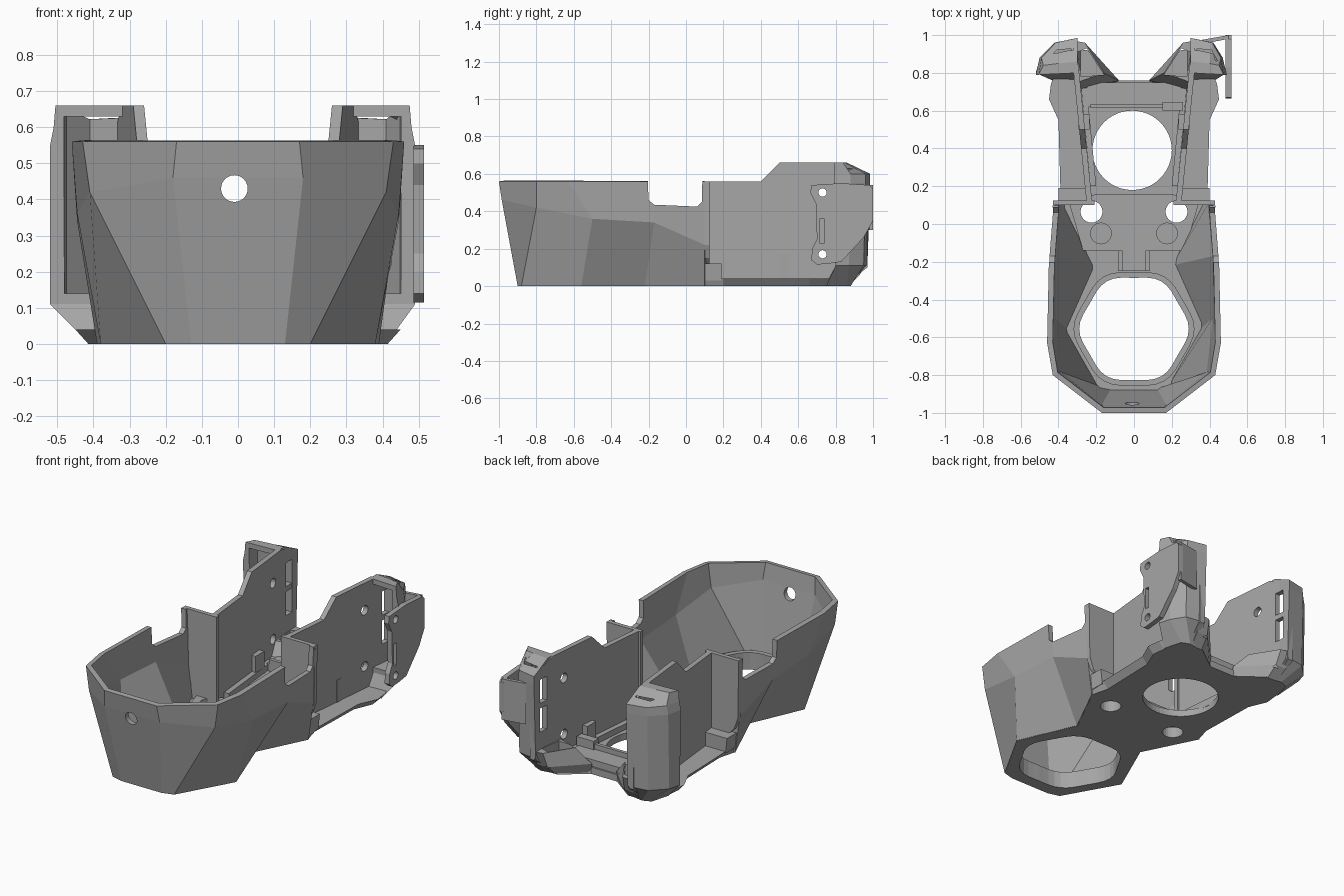
import bpy, bmesh, math

cube = bpy.data.objects.get("Cube")
if cube:
    bpy.data.objects.remove(cube, do_unlink=True)

grey = bpy.data.materials.new("mid_grey")
grey.use_nodes = True
COL = (0.38, 0.38, 0.38, 1)
grey.diffuse_color = COL
grey.node_tree.nodes["Principled BSDF"].inputs["Base Color"].default_value = COL


def loft(name, rings, solid=True):
    """Join rings of 3D points; solid closes the sides and both ends."""
    bm = bmesh.new()
    vs = [[bm.verts.new(p) for p in r] for r in rings]
    n = len(vs[0])
    for a, b in zip(vs, vs[1:]):
        for i in range(n if solid else n - 1):
            j = (i + 1) % n
            bm.faces.new((a[i], a[j], b[j], b[i]))
    if solid:
        bm.faces.new(vs[0][::-1])
        bm.faces.new(vs[-1])
        bmesh.ops.recalc_face_normals(bm, faces=bm.faces)
    me = bpy.data.meshes.new(name)
    bm.to_mesh(me)
    bm.free()
    ob = bpy.data.objects.new(name, me)
    bpy.context.scene.collection.objects.link(ob)
    me.materials.append(grey)
    return ob


def prism(name, pts, a, b, axis="z", slope=0):
    """Extrude a 2D outline along an axis; slope slides x along y."""
    def place(u, v, w):
        return {"z": (u, v, w), "y": (u, w, v), "x": (w + slope * u, u, v)}[axis]
    return loft(name, [[place(u, v, w) for u, v in pts] for w in (a, b)])


def box(name, x0, x1, y0, y1, z0, z1):
    return prism(name, [(x0, y0), (x1, y0), (x1, y1), (x0, y1)], z0, z1)


def circle(u, v, r, n=40, lobe=0):
    return [(u + (r + lobe * math.cos(6 * t)) * math.cos(t),
             v + (r + lobe * math.cos(6 * t)) * math.sin(t))
            for t in (2 * math.pi * i / n for i in range(n))]


def cut(ob, *cutters):
    """Subtract cutters, bake the result and drop the cutters."""
    for c in cutters:
        c.hide_render = True
        m = ob.modifiers.new("cut", "BOOLEAN")
        m.operation, m.solver, m.object = "DIFFERENCE", "EXACT", c
    bpy.context.view_layer.update()
    dg = bpy.context.evaluated_depsgraph_get()
    me = bpy.data.meshes.new_from_object(ob.evaluated_get(dg))
    ob.modifiers.clear()
    ob.data = me
    for c in cutters:
        bpy.data.objects.remove(c, do_unlink=True)


def mirrored(half):
    return [(-p[0], *p[1:]) for p in half] + half[::-1]


# Faceted front bowl, open at the rear
bottom = [(.39, .1, 0), (.23, -.22, 0), (.38, -.56, 0), (.2, -.88, 0), (.13, -.9, 0)]
middle = [(.42, .1, .22), (.445, -.17, .34), (.445, -.5, .36), (.41, -.8, .42), (.18, -.985, .46)]
rim = [(.43, .1, .56), (.45, -.17, .56), (.46, -.63, .56), (.43, -.8, .56), (.17, -1, .56)]
bowl = loft("front_bowl", [mirrored(r) for r in (bottom, middle, rim)], solid=False)
shell = bowl.modifiers.new("thickness", "SOLIDIFY")
shell.thickness, shell.offset = .03, -1
notch = [(-.21, .7), (-.2, .46), (-.17, .435), (.06, .425), (.085, .45), (.09, .7)]
cut(bowl,
    prism("notch_cutter", notch, -.6, .6, "x"),
    prism("front_hole_cutter", circle(-.01, .43, .037, 24), -1.1, -.8, "y"))

# Base plate with the two big openings and the screw holes
outline = [(.09, .76), (.25, .87), (.39, .86), (.44, .74), (.45, .66), (.4, .55),
           (.39, .2), (.385, .1), (.225, -.22), (.375, -.56), (.197, -.876), (.128, -.895)]


def flare(z, k):
    return [(x * (k if y > .15 else 1), y, z) for x, y in mirrored(outline)]


def front_opening():
    return prism("opening_cutter", circle(0, -.555, .28, 48, .01), -.1, .3)


def screw_holes():
    return [prism("screw_cutter", circle(s * .225, .065, .058, 24), -.1, .09) for s in (-1, 1)]


plate = loft("base_plate", [flare(0, .92), flare(.04, 1)])
cut(plate, front_opening(), *screw_holes(),
    prism("rear_opening_cutter", circle(-.01, .39, .21, 48), -.1, .2))

# Collar round the front opening
collar = prism("opening_collar", circle(0, -.555, .31, 48, .01), .005, .1)
cut(collar, front_opening())

# Raised pad between bowl and channel, with shallow round recesses
pad = prism("raised_pad", [(-.27, -.14), (.27, -.14), (.34, .1), (.2, .16), (-.2, .16), (-.34, .1)],
            .03, .065)
cut(pad, *screw_holes(),
    *[prism("recess_cutter", circle(s * .175, -.05, .055, 24), .05, .2) for s in (-1, 1)])

# Cable cradle in front of the pad
cradle = box("cable_cradle", -.085, .085, -.25, -.14, .03, .1)
cut(cradle, box("cradle_cutter", -.06, .06, -.3, -.1, .06, .3))

# Rear crossbar and its small clip
box("rear_crossbar", -.25, .25, .62, .75, .03, .08)
box("crossbar_lip", -.23, .23, .615, .635, .03, .11)
box("clip", .15, .26, .6, .645, .03, .13)

for s, side in ((-1, "right"), (1, "left")):
    # Tall side panel of the rear channel
    profile = [(.1, .03), (.1, .56), (.4, .56), (.5, .66), (.82, .66), (.97, .6), (.97, .1), (.88, .03)]
    panel = prism(side + "_side_panel", profile, s * .21, s * .24, "x", s * .1)
    cut(panel,
        *[prism("panel_hole_cutter", circle(.73, z, .028, 24), s * .1, s * .5, "x") for z in (.17, .5)],
        *[box("slot_cutter", min(s * .2, s * .335), max(s * .2, s * .335), .87, .93, z, z + .14)
          for z in (.25, .42)])

    # Cross wing joining bowl and panel
    wing = [(.21, .03), (.35, .1), (.4, .15), (.425, .22), (.43, .56), (.21, .56)]
    prism(side + "_wing", [(s * x, z) for x, z in wing], .1, .125, "y")
    shoulder = [[(s * x, y, z) for x, y in ((.24, .1), (w, .1), (w, .19), (.24, .19))]
                for z, w in ((.03, .39), (.12, .4))]
    loft(side + "_shoulder", shoulder)

    # Ribs and clip along the inside of the panel
    prism(side + "_floor_rib", [(s * .2, .2), (s * .23, .2), (s * .28, .72), (s * .25, .72)], .03, .075)
    box(side + "_inner_clip", s * .265 - .03, s * .265 + .03, .5, .58, .03, .17)

    # Rear corner hood with tapered foot and sloped top, hollow towards the front
    reach = .52 if s < 0 else .49
    plans = [
        (0, [(.27, .74), (.27, .87), (.33, .88), (.38, .86), (.41, .75)]),
        (.11, [(.3, .8), (.3, .97), (.42, .95), (reach - .02, .87), (reach, .8)]),
        (.55, [(.3, .8), (.3, .985), (.42, .96), (reach - .02, .88), (reach, .79)]),
        (.6, [(.3, .8), (.3, .985), (.415, .96), (reach - .03, .88), (reach - .01, .79)]),
        (.66, [(.3, .8), (.3, .86), (.4, .85), (reach - .04, .84), (reach - .015, .79)])]
    hood = loft(side + "_rear_hood", [[(s * x, y, z) for x, y in p] for z, p in plans])
    hollow = [(.32, .7), (.32, .93), (.41, .92), (reach - .045, .86), (reach - .03, .7)]
    cut(hood, prism("hollow_cutter", [(s * x, y) for x, y in hollow], .14, .63),
        box("window_cutter", min(s * .28, s * .34), max(s * .28, s * .34), .87, .93, .25, .56))

    # Sloping toe at the inside of the hood
    toe = [(0, [(.08, .75), (.24, .87), (.31, .87), (.3, .7)]),
           (.06, [(.08, .76), (.25, .93), (.32, .93), (.3, .7)]),
           (.15, [(.16, .8), (.26, .96), (.32, .97), (.3, .75)])]
    toe_ob = loft(side + "_toe", [[(s * x, y, z) for x, y in p] for z, p in toe])
    cut(toe_ob, prism("toe_cutter", [(s * x, y) for x, y in ((.16, .79), (.25, .93), (.3, .91), (.28, .78))],
                      .05, .3))

# Mounting bracket on the left rear corner
bracket_profile = [(.67, .54), (.665, .5), (.695, .44), (.7, .25), (.675, .2), (.67, .14), (.7, .115),
                   (.76, .12), (.83, .13), (.95, .26), (1, .35), (1, .52), (.98, .54), (.83, .55)]
bracket = prism("mounting_bracket", bracket_profile, .485, .515, "x")
cut(bracket,
    *[prism("bracket_hole_cutter", circle(.73, z, .022, 24), .3, .7, "x") for z in (.17, .5)],
    box("bracket_slot_cutter", .3, .7, .715, .74, .23, .36))
prism("bracket_web", [(.37, .955), (.5, .98), (.5, 1), (.36, .975)], .3, .54)
